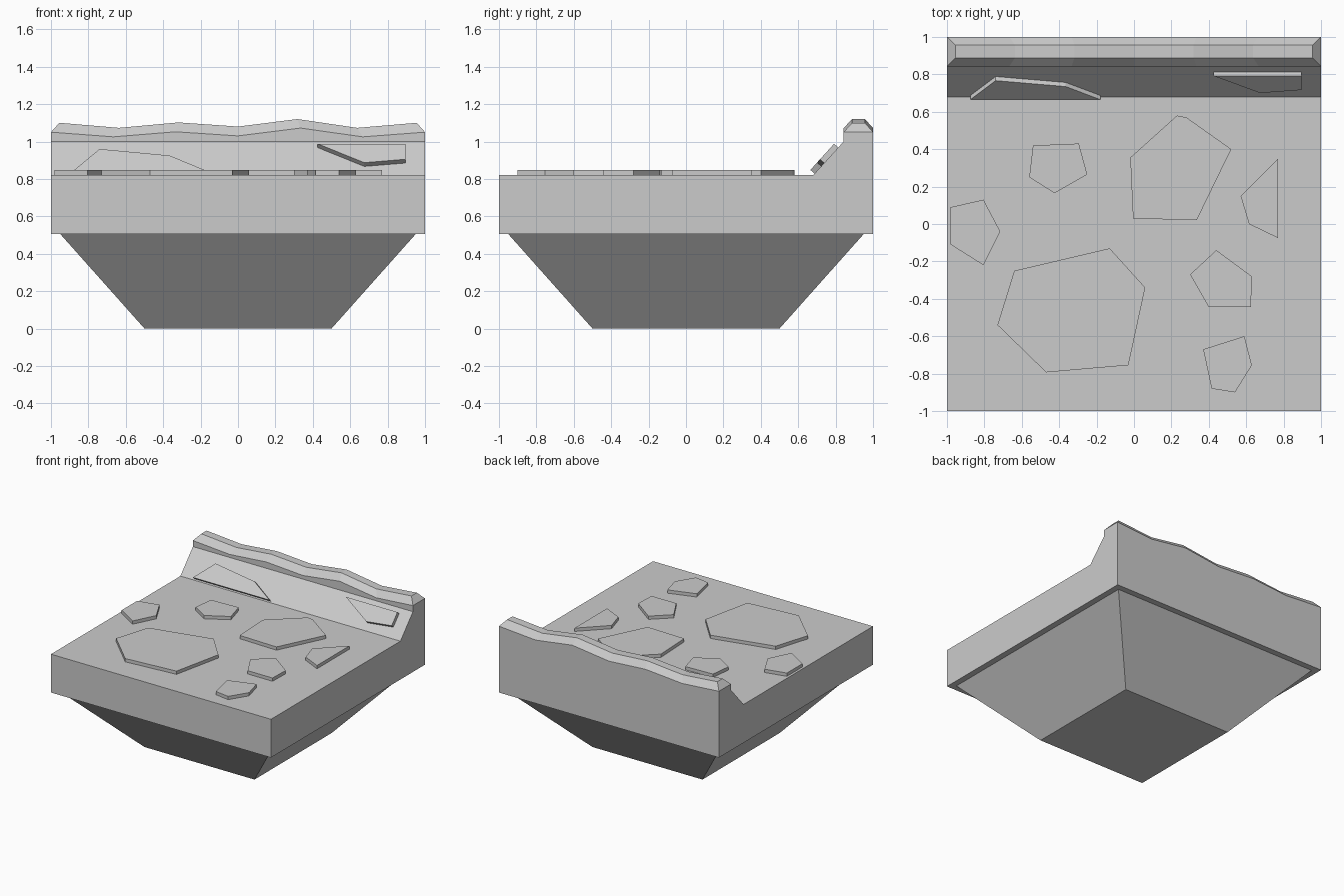
import bpy, bmesh
from mathutils import Vector

if "Cube" in bpy.data.objects:
    bpy.data.objects.remove(bpy.data.objects["Cube"])


def make_object(name, bm):
    bmesh.ops.recalc_face_normals(bm, faces=bm.faces)
    mesh = bpy.data.meshes.new(name)
    bm.to_mesh(mesh)
    bm.free()
    ob = bpy.data.objects.new(name, mesh)
    bpy.context.collection.objects.link(ob)
    return ob


def slab(name, points, offset):
    """Closed prism: polygon extruded by an offset vector."""
    bm = bmesh.new()
    face = bm.faces.new([bm.verts.new(p) for p in points])
    ext = bmesh.ops.extrude_face_region(bm, geom=[face], use_keep_orig=True)
    verts = [g for g in ext["geom"] if isinstance(g, bmesh.types.BMVert)]
    bmesh.ops.translate(bm, verts=verts, vec=offset)
    return make_object(name, bm)


# Tapered underside
bm = bmesh.new()
rings = [[bm.verts.new((sx * h, sy * h, z)) for sx, sy in ((-1, -1), (1, -1), (1, 1), (-1, 1))]
         for h, z in ((0.5, 0), (0.95, 0.505))]
for r in rings:
    bm.faces.new(r)
for i in range(4):
    j = (i + 1) % 4
    bm.faces.new((rings[0][i], rings[0][j], rings[1][j], rings[1][i]))
make_object("tapered_underside", bm)

# Ground block with sloped back wall and wavy chamfered crest, lofted along x
lower = [1.05, 1.025, 1.052, 1.03, 1.072, 1.025, 1.05]
upper = [1.10, 1.073, 1.102, 1.08, 1.12, 1.073, 1.10]
bm = bmesh.new()
sections = []
for i, (lo, up) in enumerate(zip(lower, upper)):
    x = (i - 3) / 3
    section = [(x, -1, 0.505), (x, -1, 0.82), (x, 0.68, 0.82), (x, 0.843, 1.0), (x, 0.843, lo),
               (x * 0.955, 0.888, up), (x * 0.955, 0.957, up), (x, 1, lo), (x, 1, 0.505)]
    sections.append([bm.verts.new(p) for p in section])
for a, b in zip(sections, sections[1:]):
    for k in range(9):
        n = (k + 1) % 9
        bm.faces.new((a[k], a[n], b[n], b[k]))
for s in (sections[0], sections[-1]):
    bm.faces.new(s[:5] + s[7:])
    bm.faces.new(s[4:8])
make_object("ground_and_back_wall", bm)

# Flat paving stones
stones = [
    [(-0.54, 0.42), (-0.295, 0.43), (-0.25, 0.265), (-0.425, 0.165), (-0.56, 0.25)],
    [(-0.98, 0.09), (-0.805, 0.13), (-0.715, -0.04), (-0.805, -0.22), (-0.98, -0.11)],
    [(0.23, 0.58), (0.28, 0.57), (0.52, 0.40), (0.335, 0.02), (-0.005, 0.03), (-0.02, 0.355)],
    [(0.77, 0.35), (0.77, -0.075), (0.615, 0), (0.57, 0.15)],
    [(-0.64, -0.25), (-0.13, -0.13), (0.06, -0.34), (-0.03, -0.755), (-0.47, -0.793), (-0.73, -0.54)],
    [(0.44, -0.14), (0.63, -0.28), (0.625, -0.445), (0.4, -0.445), (0.3, -0.27)],
    [(0.37, -0.67), (0.59, -0.6), (0.63, -0.755), (0.54, -0.9), (0.415, -0.88)],
]
for i, pts in enumerate(stones):
    slab(f"paving_stone_{i + 1}", [(x, y, 0.815) for x, y in pts], Vector((0, 0, 0.032)))

# Stones lying on the sloped wall, outlined as (x, z) on their outer plane
wall_stones = [
    [(-0.875, 0.848), (-0.74, 0.96), (-0.365, 0.925), (-0.18, 0.848)],
    [(0.425, 0.988), (0.895, 0.988), (0.895, 0.905), (0.675, 0.887)],
]
inward = Vector((0, 0.180, -0.163)).normalized() * 0.03
for i, pts in enumerate(wall_stones):
    slab(f"wall_stone_{i + 1}", [(x, 0.665 + (z - 0.848) * 0.905, z) for x, z in pts], inward)
